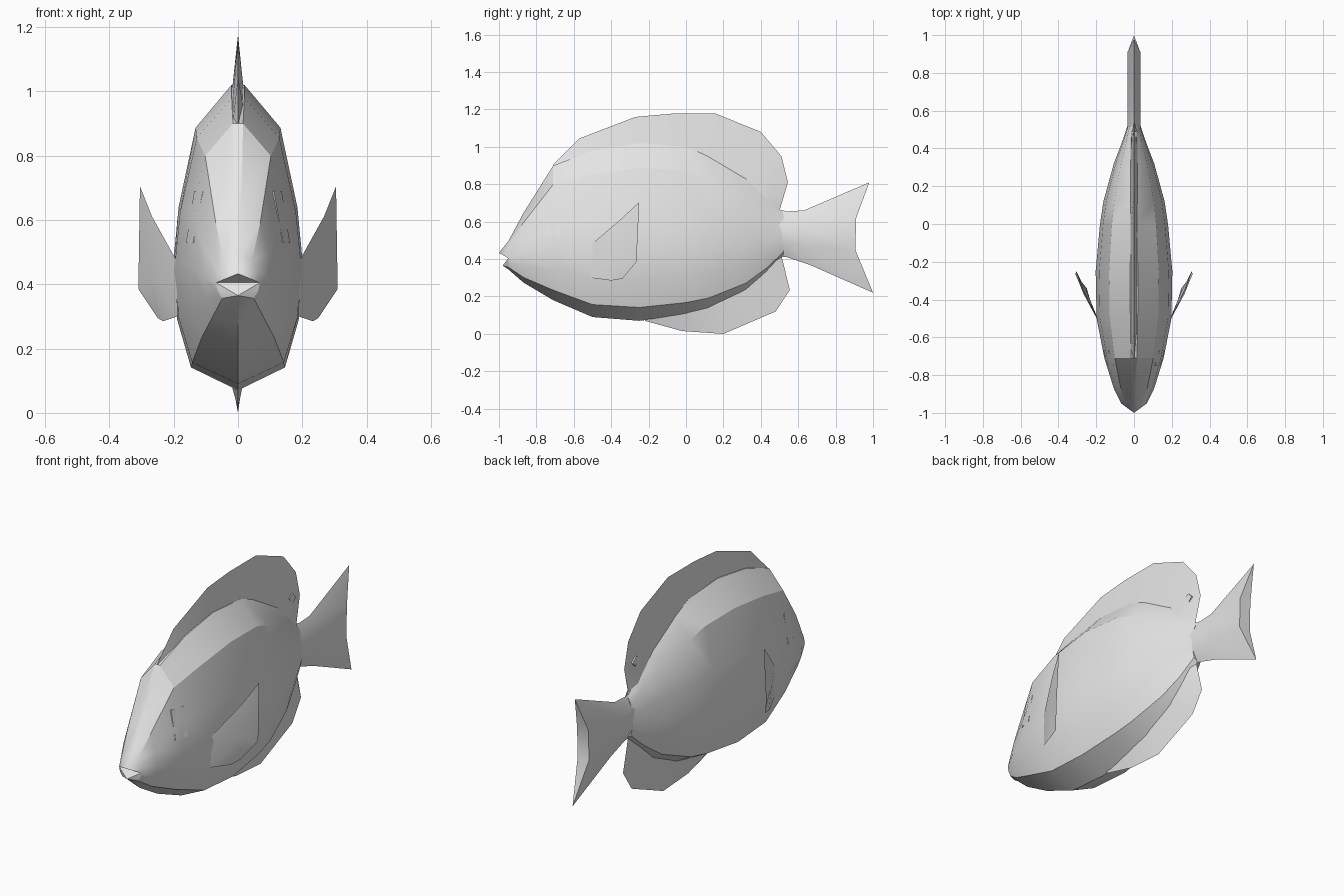
import bpy, bmesh, math
from mathutils import Vector
from mathutils.bvhtree import BVHTree

if "Cube" in bpy.data.objects:
    bpy.data.objects.remove(bpy.data.objects["Cube"])

grey = bpy.data.materials.new("pale_grey")
grey.diffuse_color = (0.8, 0.8, 0.8, 1)
grey.use_nodes = True
grey.node_tree.nodes["Principled BSDF"].inputs["Base Color"].default_value = grey.diffuse_color


def finish(bm, name, angle=30):
    """Turn a bmesh into a named, shaded object."""
    bmesh.ops.recalc_face_normals(bm, faces=bm.faces[:])
    mesh = bpy.data.meshes.new(name)
    bm.to_mesh(mesh)
    bm.free()
    obj = bpy.data.objects.new(name, mesh)
    bpy.context.collection.objects.link(obj)
    mesh.materials.append(grey)
    bpy.ops.object.select_all(action='DESELECT')
    obj.select_set(True)
    bpy.context.view_layer.objects.active = obj
    if angle:
        bpy.ops.object.shade_smooth_by_angle(angle=math.radians(angle))
    return obj


def loft(bm, rings, cap_start=True, cap_end=True):
    """Bridge closed rings of points; return the rings as vertices."""
    vs = [[bm.verts.new(p) for p in ring] for ring in rings]
    n = len(vs[0])
    for a, b in zip(vs, vs[1:]):
        for i in range(n):
            j = (i + 1) % n
            bm.faces.new((a[i], a[j], b[j], b[i]))
    if cap_start:
        bm.faces.new(vs[0])
    if cap_end:
        bm.faces.new(vs[-1])
    return vs


# Body: one cross-section (width fraction, height fraction) scaled along y
half = [(0.1, 1), (0.65, 0.86), (0.91, 0.6), (1, 0.4), (0.93, 0.23), (0.72, 0.075)]
section = half + [(0, 0)] + [(-x, z) for x, z in reversed(half)]
stations = [  # y, top, bottom, half width
    (-0.95, 0.495, 0.345, 0.068), (-0.87, 0.645, 0.275, 0.107),
    (-0.71, 0.90, 0.18, 0.157), (-0.50, 0.98, 0.09, 0.198),
    (-0.25, 1.02, 0.07, 0.203), (0.0, 1.0, 0.10, 0.18),
    (0.12, 0.95, 0.13, 0.162), (0.32, 0.84, 0.225, 0.107),
    (0.43, 0.74, 0.32, 0.065), (0.52, 0.65, 0.42, 0.034)]
bm = bmesh.new()
rings = loft(bm, [[(x * w, y, b + z * (t - b)) for x, z in section]
                  for y, t, b, w in stations], cap_start=False)
# Lips and open mouth close the front ring
front = rings[0]
upper_lip = bm.verts.new((0, -1.0, 0.433))
lower_lip = bm.verts.new((0, -0.98, 0.365))
n = len(front)
right, left = 3, n - 4
for i in range(n):
    lip = lower_lip if right <= i < left else upper_lip
    bm.faces.new((front[i], front[(i + 1) % n], lip))
bm.faces.new((upper_lip, front[left], front[right]))
bm.faces.new((lower_lip, front[right], front[left]))
body = finish(bm, "body", 26)
body_tree = BVHTree.FromPolygons([v.co for v in body.data.vertices],
                                 [p.vertices for p in body.data.polygons])


# Dorsal and anal fins: wedge sections from a sharp rim to a hidden base
def wedge_fin(name, rows, w):
    bm = bmesh.new()
    loft(bm, [[(-w, by, bz), (0, y, z), (w, by, bz)] for y, z, by, bz in rows])
    finish(bm, name)


wedge_fin("dorsal_fin", [
    (-0.71, 0.905, -0.70, 0.87), (-0.57, 1.045, -0.55, 0.93),
    (-0.27, 1.16, -0.25, 0.99), (-0.08, 1.177, -0.05, 0.98),
    (0.16, 1.177, 0.12, 0.92), (0.40, 1.08, 0.28, 0.83),
    (0.51, 0.95, 0.38, 0.75), (0.545, 0.81, 0.44, 0.69),
    (0.50, 0.66, 0.48, 0.64)], 0.02)
wedge_fin("anal_fin", [
    (-0.22, 0.07, -0.20, 0.10), (-0.02, 0.015, 0.02, 0.13),
    (0.20, 0.0, 0.16, 0.17), (0.48, 0.12, 0.34, 0.27),
    (0.555, 0.235, 0.43, 0.35), (0.51, 0.42, 0.47, 0.42)], 0.024)

# Tail: six-sided rings, thick in the middle, with a concave trailing end
bm = bmesh.new()
tail = [  # top (y, z), upper middle, lower middle, bottom, half width
    ((0.44, 0.68), (0.44, 0.58), (0.44, 0.50), (0.44, 0.42), 0.035),
    ((0.54, 0.655), (0.54, 0.58), (0.54, 0.48), (0.54, 0.41), 0.035),
    ((0.63, 0.66), (0.64, 0.58), (0.64, 0.47), (0.66, 0.37), 0.035),
    ((0.98, 0.81), (0.91, 0.62), (0.905, 0.45), (1.0, 0.22), 0.035)]
rings = loft(bm, [[(0, *t), (w, *u), (w, *l), (0, *b), (-w, *l), (-w, *u)]
                  for t, u, l, b, w in tail], cap_end=False)
t, ur, lr, b, ll, ul = rings[-1]
for face in ((t, ur, ul), (ur, lr, ll, ul), (lr, b, ll)):
    bm.faces.new(face)
finish(bm, "tail_fin", 35)

# Pectoral fins: thin lens shapes swept back from the sides
outline = [(0.192, -0.51, 0.475), (0.268, -0.35, 0.612), (0.305, -0.25, 0.705),
           (0.31, -0.265, 0.385), (0.25, -0.34, 0.295), (0.233, -0.40, 0.285),
           (0.188, -0.51, 0.30)]
for side, s in (("right", 1), ("left", -1)):
    bm = bmesh.new()
    rim = [bm.verts.new((s * x, y, z)) for x, y, z in outline]
    for dx, dy in ((0.01, -0.006), (-0.008, 0.005)):
        hub = bm.verts.new((s * (0.257 + dx), -0.365 + dy, 0.43))
        for i in range(len(rim)):
            bm.faces.new((rim[i], rim[(i + 1) % len(rim)], hub))
    finish(bm, side + "_pectoral_fin")

    # Eye: flat plate lying on the cheek
    bm = bmesh.new()
    corners = []
    for y, z in ((-0.75, 0.53), (-0.67, 0.53), (-0.67, 0.69), (-0.75, 0.69)):
        hit = body_tree.ray_cast(Vector((s, y, z)), Vector((-s, 0, 0)))[0]
        corners.append(hit)
    loft(bm, [[(p.x + s * d, p.y, p.z) for p in corners] for d in (-0.004, 0.003)])
    finish(bm, side + "_eye", 0)

    # Small diamond fold on the back of the dorsal fin
    bm = bmesh.new()
    loft(bm, [[(s * x, y, z) for y, z in
               ((0.43, 0.835), (0.46, 0.855), (0.49, 0.825), (0.465, 0.80))]
              for x in (0.006, 0.015)])
    finish(bm, side + "_dorsal_fold", 0)
